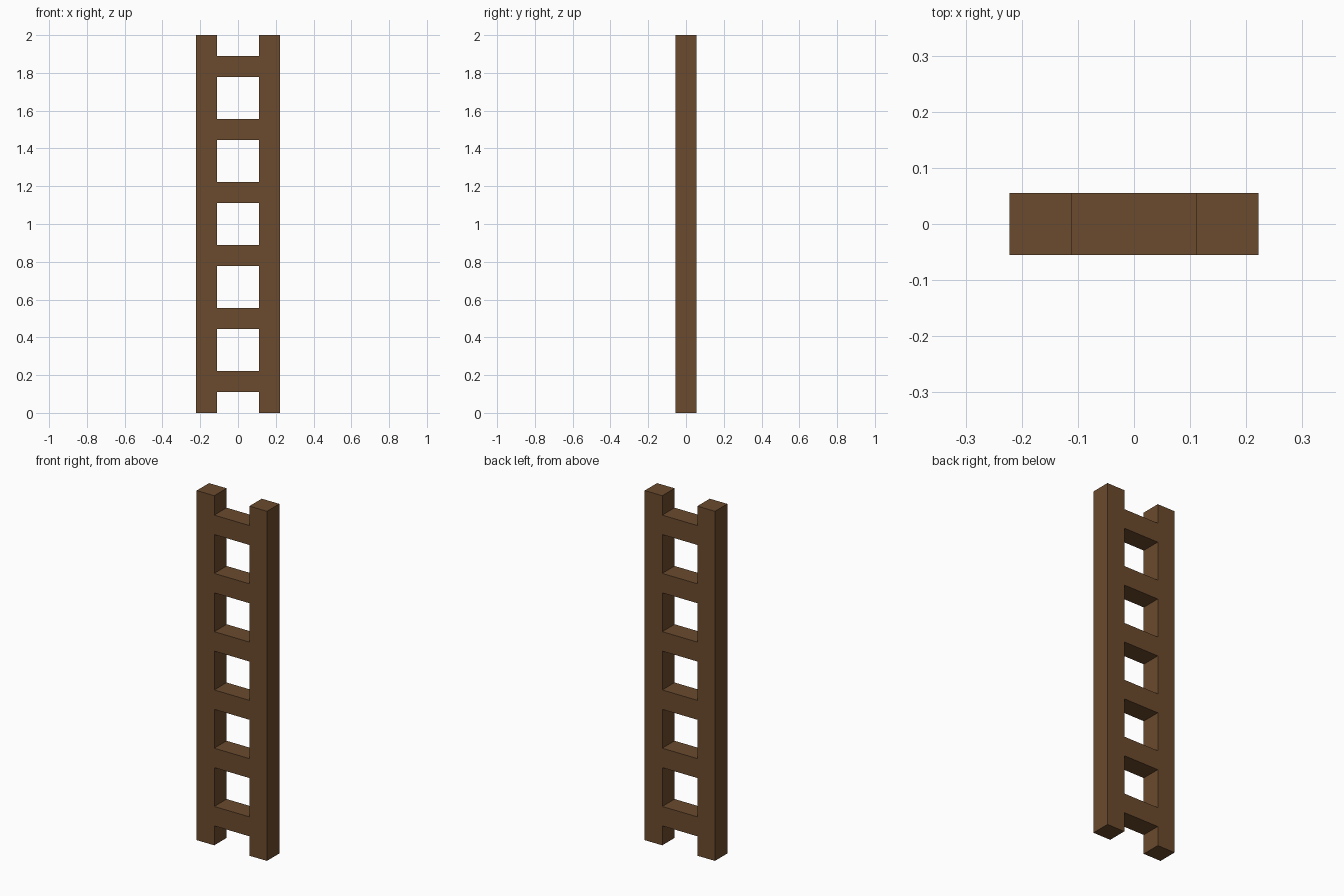
import bpy
import bmesh
from mathutils import Matrix, Vector

if "Cube" in bpy.data.objects:
    bpy.data.objects.remove(bpy.data.objects["Cube"])

U = 2 / 18  # square timber thickness; the ladder is 18 of these tall

wood = bpy.data.materials.new("brown_wood")
wood.diffuse_color = (0.147, 0.070, 0.027, 1)
wood.use_nodes = True
wood.node_tree.nodes["Principled BSDF"].inputs["Base Color"].default_value = wood.diffuse_color


def box(name, size, centre):
    """Axis-aligned timber with its origin at its centre."""
    mesh = bpy.data.meshes.new(name)
    bm = bmesh.new()
    bmesh.ops.create_cube(bm, size=1, matrix=Matrix.Diagonal((*size, 1)))
    bm.to_mesh(mesh)
    bm.free()
    mesh.materials.append(wood)
    obj = bpy.data.objects.new(name, mesh)
    obj.location = Vector(centre)
    bpy.context.collection.objects.link(obj)
    return obj


# Side rails
for side, label in ((-1, "left"), (1, "right")):
    box(f"{label}_rail", (U, U, 18 * U), (side * 1.5 * U, 0, 9 * U))

# Six rungs fitted between the rails
for i in range(6):
    box(f"rung_{i + 1}", (2 * U, U, U), (0, 0, (1.5 + 3 * i) * U))
